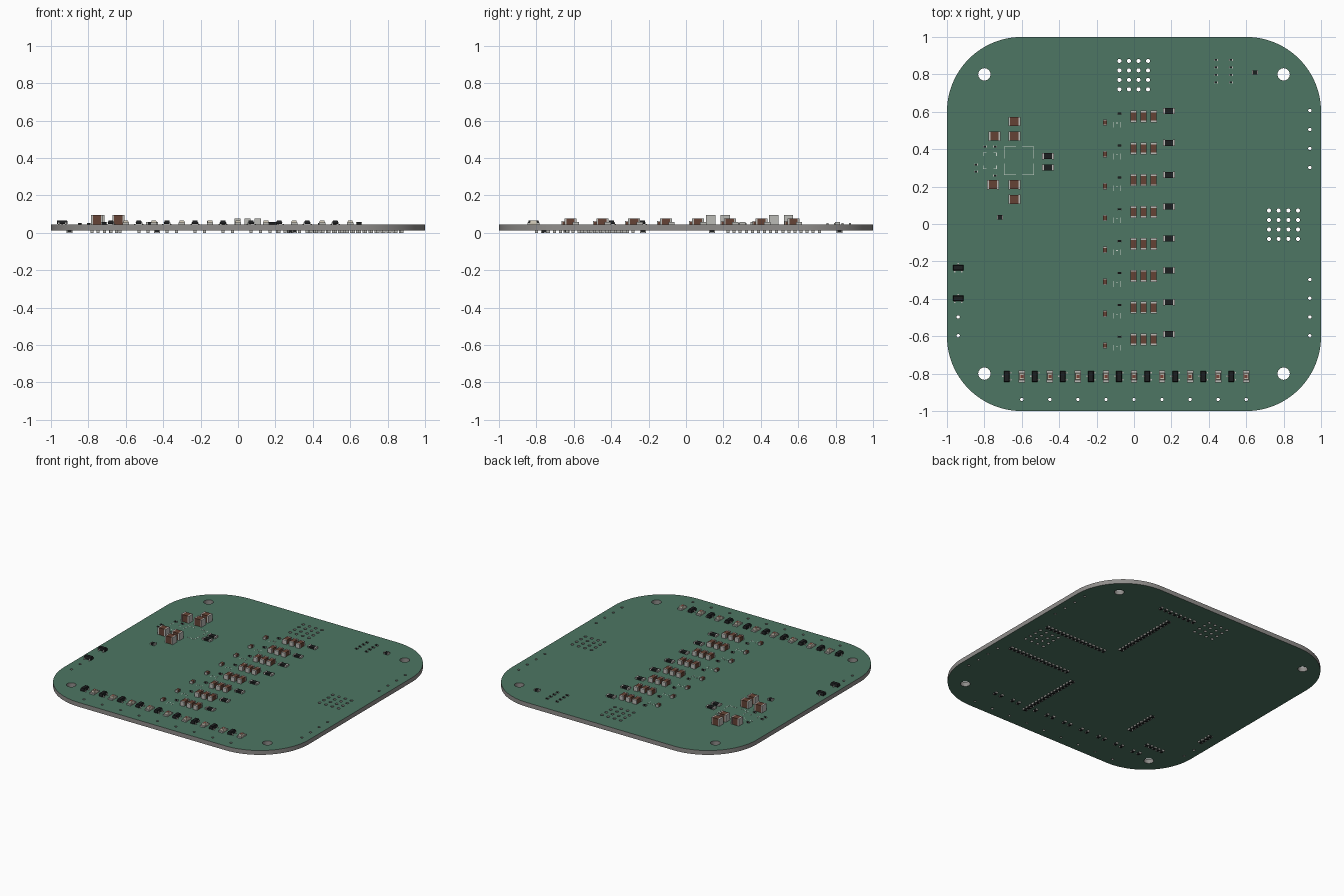
import bpy, bmesh, math
from mathutils import Matrix, Vector

if "Cube" in bpy.data.objects:
    bpy.data.objects.remove(bpy.data.objects["Cube"])

Z0, Z1 = 0.012, 0.044          # board underside and top
H = math.pi / 2


def mat(name, c):
    m = bpy.data.materials.new(name)
    m.diffuse_color = (*c, 1)
    m.use_nodes = True
    m.node_tree.nodes["Principled BSDF"].inputs["Base Color"].default_value = m.diffuse_color
    return m


GREEN = mat("solder_mask", (0.075, 0.18, 0.125))
EDGE = mat("bare_edge", (0.28, 0.27, 0.26))
BROWN = mat("ceramic", (0.13, 0.055, 0.035))
BLACK = mat("black_epoxy", (0.012, 0.013, 0.014))
TIN = mat("tin", (0.5, 0.5, 0.47))
WHITE = mat("silkscreen", (0.62, 0.68, 0.62))
CREAM = mat("lamp_base", (0.6, 0.55, 0.45))
LENS = mat("lamp_lens", (0.2, 0.06, 0.04))
MATS = [GREEN, EDGE, BROWN, BLACK, TIN, WHITE, CREAM, LENS]


def block(bm, M, x0, x1, y0, y1, z0, z1, m, taper=0.0):
    """Box in the local frame M, top optionally drawn in."""
    ring = [(x0, y0), (x1, y0), (x1, y1), (x0, y1)]
    cx, cy = (x0 + x1) / 2, (y0 + y1) / 2
    def lift(x, y):
        return (x - taper * math.copysign(1, x - cx), y - taper * math.copysign(1, y - cy))
    lo = [bm.verts.new(M @ Vector((x, y, z0))) for x, y in ring]
    hi = [bm.verts.new(M @ Vector((*lift(x, y), z1))) for x, y in ring]
    faces = [lo[::-1], hi] + [[lo[i], lo[i - 3], hi[i - 3], hi[i]] for i in range(4)]
    for f in faces:
        bm.faces.new(f).material_index = MATS.index(m)


def chip(bm, M, l, w, h, m):
    """Two-terminal chip, long axis on local x."""
    t = l * 0.16
    e = 0.001
    block(bm, M, -l / 2 + t, l / 2 - t, -w / 2 + e, w / 2 - e, 0, h - e / 2, m)
    block(bm, M, -l / 2, -l / 2 + t, -w / 2, w / 2, 0, h, TIN)
    block(bm, M, l / 2 - t, l / 2, -w / 2, w / 2, 0, h, TIN)


def transistor(bm, M):
    """Three-lead package, long axis on local x."""
    block(bm, M, -0.029, 0.029, -0.015, 0.015, 0.002, 0.012, BLACK)
    block(bm, M, -0.029, 0.029, -0.015, 0.015, 0.012, 0.023, BLACK, 0.003)
    for x, s in ((-0.019, -1), (0.019, -1), (0, 1)):
        for a, b, z, t in ((0.014, 0.019, 0.009, 0.012), (0.017, 0.019, 0, 0.012), (0.017, 0.025, 0, 0.003)):
            y0, y1 = sorted((a * s, b * s))
            block(bm, M, x - 0.004, x + 0.004, y0, y1, z, t, TIN)


def lamp(bm, M):
    """Indicator lamp: base, solder ends and tapered lens."""
    block(bm, M, -0.02, 0.02, -0.016, 0.016, 0, 0.008, CREAM)
    for s in (-1, 1):
        a, b = sorted((s * 0.019, s * 0.032))
        block(bm, M, a, b, -0.017, 0.017, 0, 0.01, TIN)
    block(bm, M, -0.02, 0.02, -0.015, 0.015, 0.008, 0.022, CREAM, 0.003)
    block(bm, M, -0.008, 0.008, -0.008, 0.008, 0.02, 0.0225, LENS)


def group(name, points, fn, *args, rot=0.0, under=False):
    bm = bmesh.new()
    for x, y in points:
        M = Matrix.Translation((x, y, Z0 if under else Z1)) @ Matrix.Rotation(rot, 4, 'Z')
        if under:
            M = M @ Matrix.Rotation(math.pi, 4, 'X')
        fn(bm, M, *args)
    return finish(name, bm)


def finish(name, bm):
    me = bpy.data.meshes.new(name)
    bmesh.ops.recalc_face_normals(bm, faces=bm.faces)
    bm.to_mesh(me)
    bm.free()
    for m in MATS:
        me.materials.append(m)
    ob = bpy.data.objects.new(name, me)
    bpy.context.collection.objects.link(ob)
    return ob


# Board: rounded outline with drilled holes, filled and extruded
def arc(cx, cy, r, a0, a1, n):
    return [(cx + r * math.cos(a0 + (a1 - a0) * i / n), cy + r * math.sin(a0 + (a1 - a0) * i / n))
            for i in range(n + 1)]


outline = []
for i, (sx, sy) in enumerate([(1, 1), (-1, 1), (-1, -1), (1, -1)]):
    outline += arc(0.6 * sx, 0.6 * sy, 0.4, i * H, (i + 1) * H, 24)
lamp_x = [-0.6 + 0.15 * i for i in range(9)]
drills = [(sx * 0.8, sy * 0.8, 0.033) for sx in (-1, 1) for sy in (-1, 1)]
for i in range(4):
    for j in range(4):
        drills += [(-0.078 + 0.051 * i, 0.72 + 0.0507 * j, 0.011),
                   (0.722 + 0.0515 * i, -0.08 + 0.0507 * j, 0.011)]
    drills += [(0.94, 0.302 + 0.1017 * i, 0.009), (0.94, -0.597 + 0.1 * i, 0.009)]
drills += [(-0.94, -0.497, 0.009), (-0.94, -0.597, 0.009)]
drills += [(x, -0.938, 0.009) for x in lamp_x]
cu = bpy.data.curves.new("outline", 'CURVE')
cu.dimensions, cu.fill_mode, cu.extrude = '2D', 'BOTH', (Z1 - Z0) / 2
for loop in [outline] + [arc(x, y, r, 0, 4 * H, 24 if r > 0.02 else 14)[:-1] for x, y, r in drills]:
    s = cu.splines.new('POLY')
    s.points.add(len(loop) - 1)
    for p, (x, y) in zip(s.points, loop):
        p.co = (x, y, 0, 1)
    s.use_cyclic_u = True
tmp = bpy.data.objects.new("outline", cu)
bpy.context.collection.objects.link(tmp)
bpy.context.view_layer.update()
src = bpy.data.meshes.new_from_object(tmp.evaluated_get(bpy.context.evaluated_depsgraph_get()))
bpy.data.objects.remove(tmp)
bm = bmesh.new()
bm.from_mesh(src)
bmesh.ops.remove_doubles(bm, verts=bm.verts, dist=1e-5)
bmesh.ops.translate(bm, verts=bm.verts, vec=(0, 0, (Z0 + Z1) / 2))
bm.normal_update()
for f in bm.faces:
    f.material_index = 0 if abs(f.normal.z) > 0.5 else 1
board = finish("board", bm)
bpy.context.view_layer.objects.active = board
board.select_set(True)
bpy.ops.object.shade_smooth_by_angle(angle=math.radians(35))

# Eight repeated driver channels down the middle
rows = [-0.1704 * i for i in range(8)]
group("channel_capacitors", [(x, 0.575 + r) for r in rows for x in (-0.003, 0.051, 0.105)],
      chip, 0.064, 0.034, 0.032, BROWN, rot=H)
group("sense_resistors", [(0.187, 0.604 + r) for r in rows], chip, 0.064, 0.034, 0.013, BLACK)
group("small_capacitors", [(-0.155, 0.543 + r) for r in rows], chip, 0.034, 0.022, 0.018, BROWN, rot=H)
group("ferrite_chips", [(-0.078, 0.59 + r) for r in rows], chip, 0.022, 0.012, 0.01, BLACK)

# Power supply corner
group("bulk_capacitors", [(-0.64, y) for y in (0.548, 0.47, 0.21, 0.132)] + [(-0.745, 0.47), (-0.753, 0.21)],
      chip, 0.064, 0.05, 0.052, BROWN)
group("power_resistors", [(-0.46, 0.363), (-0.46, 0.302)], chip, 0.064, 0.034, 0.013, BLACK)
group("tiny_supply_chips", [(-0.845, 0.28), (-0.845, 0.318), (-0.797, 0.414), (-0.743, 0.414), (-0.743, 0.259)],
      chip, 0.02, 0.01, 0.008, BLACK)
group("sensor_chips", [(0.647, 0.81), (-0.716, 0.035)], chip, 0.032, 0.026, 0.014, BLACK)
group("tiny_resistors", [(x, y) for x in (0.438, 0.518) for y in (0.877, 0.837, 0.797, 0.757)],
      chip, 0.02, 0.01, 0.008, BLACK)

# Indicator row and side transistors
group("indicator_transistors", [(x - 0.08, -0.815) for x in lamp_x], transistor, rot=H)
group("indicator_lamps", [(x, -0.815) for x in lamp_x], lamp, rot=H)
group("side_transistors", [(-0.94, -0.233), (-0.94, -0.398)], transistor)

# Printed outlines where parts are left off
bm = bmesh.new()
I = Matrix.Translation((0, 0, Z1))


def stroke(x0, x1, y0, y1):
    w = 0.0015
    block(bm, I, min(x0, x1) - w, max(x0, x1) + w, min(y0, y1) - w, max(y0, y1) + w, 0, 0.0008, WHITE)


for cx, cy, hx, hy, l in ((-0.615, 0.338, 0.078, 0.075, 0.06), (-0.77, 0.338, 0.035, 0.042, 0.015)):
    for sx in (-1, 1):
        for sy in (-1, 1):
            X, Y = cx + sx * hx, cy + sy * hy
            stroke(X, X - sx * l, Y, Y)
            stroke(X, X, Y, Y - sy * l)
for r in rows:
    stroke(-0.112, -0.112, 0.518 + r, 0.545 + r)
    stroke(-0.072, -0.072, 0.518 + r, 0.545 + r)
    stroke(-0.096, -0.088, 0.54 + r, 0.54 + r)
finish("printed_outlines", bm)

# Underside resistor banks
across = [(x0 + 0.0325 * i, y) for x0, y in ((0.38, 0.138), (0.39, -0.23)) for i in range(16)]
along = [(x, y0 + 0.0325 * i) for x, y0 in ((0.30, 0.225), (0.28, -0.80)) for i in range(16)]
along += [(-0.433, -0.555 + 0.0325 * i) for i in range(8)]
along += [(-0.90, -0.38 + 0.0325 * i) for i in range(4)]
across += [(-0.78 + 0.0325 * i, -0.64) for i in range(5)]
across += [(0.17 + 0.04 * i, 0.82) for i in range(8)]
across += [(x + d, -0.76) for x in lamp_x for d in (-0.08, -0.03)]
group("underside_resistors_across", across, chip, 0.032, 0.016, Z0, BLACK, rot=H, under=True)
group("underside_resistors_along", along, chip, 0.032, 0.016, Z0, BLACK, under=True)
